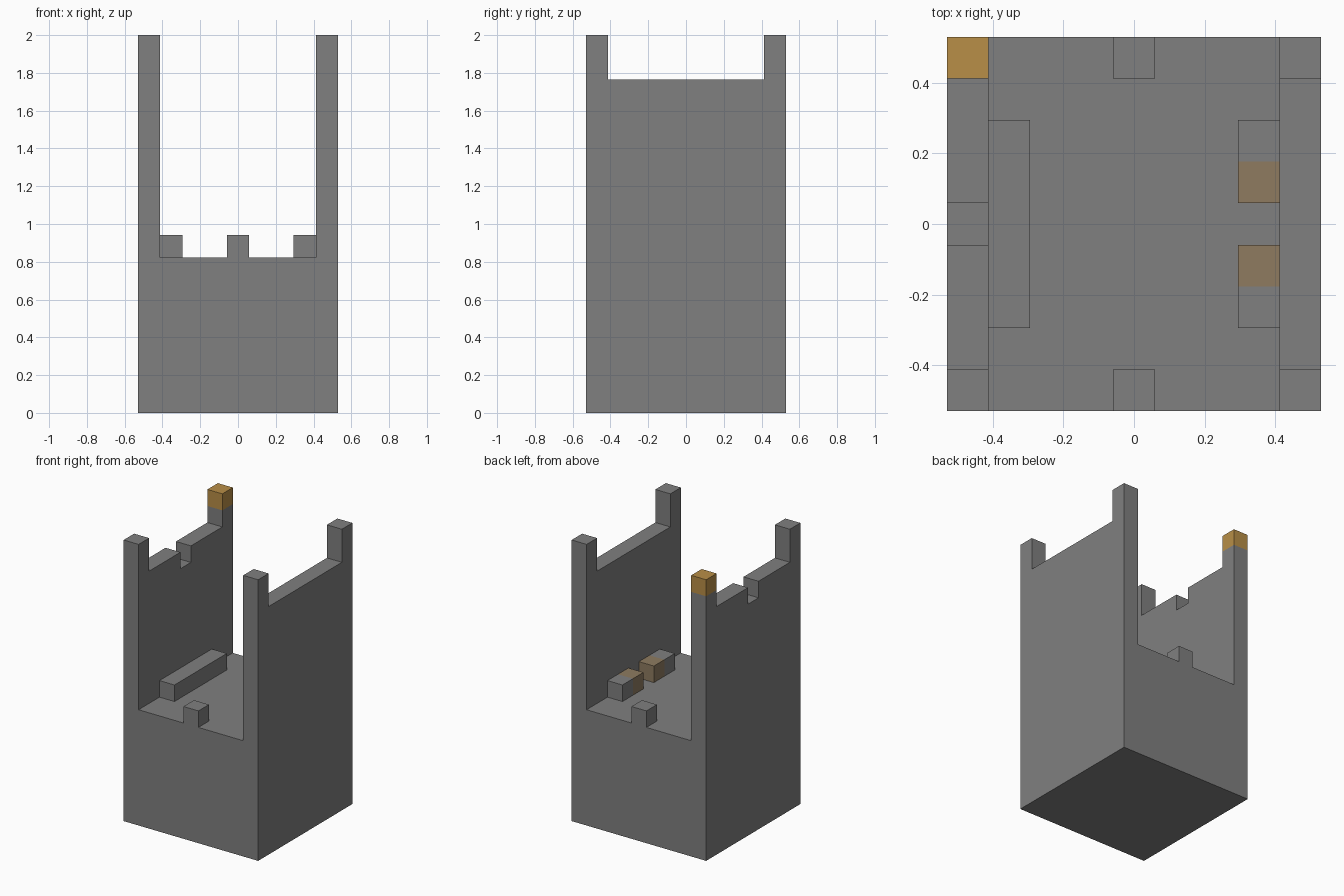
import bpy
import bmesh
import math
from itertools import product
from mathutils import Vector

cube = bpy.data.objects.get("Cube")
if cube:
    bpy.data.objects.remove(cube, do_unlink=True)

# The tower sits on a block lattice, 9 x 9 blocks wide and 17 high
WIDTH, HEIGHT = 9, 17
UNIT = 2 / HEIGHT


def make_material(name, rgb):
    mat = bpy.data.materials.new(name)
    mat.use_nodes = True
    mat.diffuse_color = (*rgb, 1)
    mat.node_tree.nodes["Principled BSDF"].inputs["Base Color"].default_value = (*rgb, 1)
    return mat


stone = make_material("grey stone", (0.214, 0.214, 0.214))
gold = make_material("gold", (0.479, 0.271, 0.063))
bronze = make_material("dull bronze", (0.271, 0.198, 0.117))


def box(x0, x1, y0, y1, z0, z1):
    """Set of lattice blocks filling a box."""
    return set(product(range(x0, x1), range(y0, y1), range(z0, z1)))


def post(x, y, z0, z1):
    return box(x, x + 1, y, y + 1, z0, z1)


last = WIDTH - 1
mid = WIDTH // 2
floor, wall_top = 7, 15

parts = {
    "base": (box(0, WIDTH, 0, WIDTH, 0, floor), stone),
    # Side walls, the right one notched at the middle of its top edge
    "right_wall": (box(0, 1, 0, WIDTH, floor, wall_top)
                   - post(0, mid, wall_top - 1, wall_top), stone),
    "left_wall": (box(last, WIDTH, 0, WIDTH, floor, wall_top), stone),
    # Corner posts, one of them capped in gold
    "front_right_post": (post(0, 0, wall_top, HEIGHT), stone),
    "front_left_post": (post(last, 0, wall_top, HEIGHT), stone),
    "back_left_post": (post(last, last, wall_top, HEIGHT), stone),
    "back_right_post": (post(0, last, wall_top, HEIGHT - 1), stone),
    "post_cap": (post(0, last, HEIGHT - 1, HEIGHT), gold),
    # Stubs in the open ends
    "front_stub": (post(mid, 0, floor, floor + 1), stone),
    "back_stub": (post(mid, last, floor, floor + 1), stone),
    # Benches along the walls
    "long_bench": (box(1, 2, 2, 7, floor, floor + 1), stone),
    "front_bench": (post(7, 2, floor, floor + 1), stone),
    "front_bench_end": (post(7, 3, floor, floor + 1), bronze),
    "back_bench_end": (post(7, 5, floor, floor + 1), bronze),
    "back_bench": (post(7, 6, floor, floor + 1), stone),
}
solid = set().union(*(cells for cells, _ in parts.values()))
origin = Vector((WIDTH / 2, WIDTH / 2, 0))


def build_part(name, cells, mat):
    """Make the exposed faces of a group of blocks and merge the flat ones."""
    bm = bmesh.new()
    for cell in cells:
        for axis, side in product(range(3), (0, 1)):
            neighbour = list(cell)
            neighbour[axis] += 2 * side - 1
            if tuple(neighbour) in solid:
                continue
            corners = []
            for u, v in ((0, 0), (1, 0), (1, 1), (0, 1)):
                p = Vector(cell)
                p[axis] += side
                p[(axis + 1) % 3] += u
                p[(axis + 2) % 3] += v
                corners.append(bm.verts.new((p - origin) * UNIT))
            bm.faces.new(corners if side else corners[::-1])
    bmesh.ops.remove_doubles(bm, verts=bm.verts[:], dist=UNIT / 100)
    bmesh.ops.dissolve_limit(bm, angle_limit=math.radians(1),
                             verts=bm.verts[:], edges=bm.edges[:])
    mesh = bpy.data.meshes.new(name)
    bm.to_mesh(mesh)
    bm.free()
    mesh.materials.append(mat)
    bpy.context.collection.objects.link(bpy.data.objects.new(name, mesh))


for part_name, (part_cells, part_mat) in parts.items():
    build_part(part_name, part_cells, part_mat)
